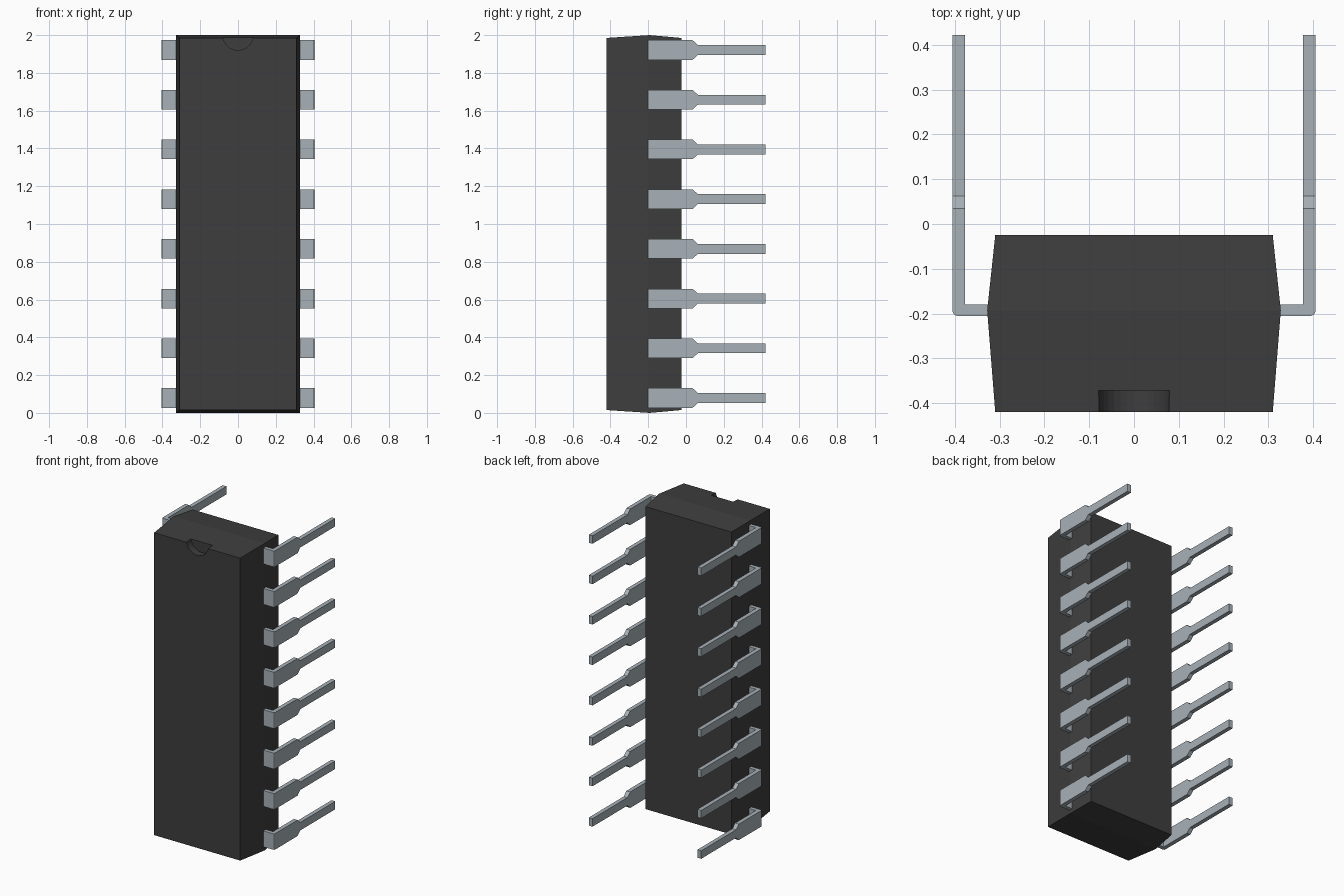
import bpy, bmesh, math

cube = bpy.data.objects.get("Cube")
if cube:
    bpy.data.objects.remove(cube, do_unlink=True)


def material(name, rgb, roughness, metallic=0.0):
    mat = bpy.data.materials.new(name)
    mat.use_nodes = True
    mat.diffuse_color = (*rgb, 1)
    bsdf = mat.node_tree.nodes["Principled BSDF"]
    bsdf.inputs["Base Color"].default_value = (*rgb, 1)
    bsdf.inputs["Roughness"].default_value = roughness
    return mat


def loft(name, sections, mat):
    """Skin a list of equal-length vertex rings and cap both ends."""
    bm = bmesh.new()
    rings = [[bm.verts.new(p) for p in ring] for ring in sections]
    n = len(rings[0])
    for a, b in zip(rings, rings[1:]):
        for i in range(n):
            j = (i + 1) % n
            bm.faces.new((a[i], a[j], b[j], b[i]))
    bm.faces.new(rings[0])
    bm.faces.new(rings[-1])
    bmesh.ops.remove_doubles(bm, verts=bm.verts, dist=1e-5)
    bmesh.ops.recalc_face_normals(bm, faces=bm.faces)
    mesh = bpy.data.meshes.new(name)
    bm.to_mesh(mesh)
    bm.free()
    mesh.materials.append(mat)
    return mesh


def place(name, mesh, location=(0, 0, 0)):
    obj = bpy.data.objects.new(name, mesh)
    obj.location = location
    bpy.context.collection.objects.link(obj)
    return obj


plastic = material("black plastic", (0.048, 0.048, 0.048), 0.6)
metal = material("tinned metal", (0.39, 0.44, 0.475), 0.4)

# Package body: widest at the lead plane, drafted towards front and back
profile = [(-0.42, 0.31, 0.985), (-0.193, 0.328, 1.0), (-0.025, 0.31, 0.985)]
rings = [[(sx * hx, y, 1 + sz * hz) for sx, sz in ((-1, -1), (1, -1), (1, 1), (-1, 1))]
         for y, hx, hz in profile]
body = place("package_body", loft("package_body", rings, plastic))

# Half-round orientation notch at the top of the front face
bpy.ops.mesh.primitive_cylinder_add(vertices=32, radius=0.08, depth=0.1,
                                    location=(0, -0.422, 2.0),
                                    rotation=(math.pi / 2, 0, 0))
cutter = bpy.context.object
cutter.name = "notch_cutter"
cutter.hide_render = True
cutter.data.materials.append(plastic)
cut = body.modifiers.new("notch", "BOOLEAN")
cut.operation = "DIFFERENCE"
cut.solver = "EXACT"
cut.object = cutter
bpy.ops.object.select_all(action="DESELECT")
body.select_set(True)
bpy.context.view_layer.objects.active = body
bpy.ops.object.modifier_apply(modifier="notch")
bpy.data.objects.remove(cutter, do_unlink=True)
bpy.ops.object.shade_smooth_by_angle(angle=math.radians(15 / 2))
body.data.shade_flat() if hasattr(body.data, "shade_flat") else None

# Bent lead: outer (x, y), inner (x, y), half width in z along its path
WIDE, THIN = 0.052, 0.026
OUT, INN, SHOULDER = 0.405, 0.378, -0.18
path = [
    ((0.30, -0.205), (0.30, SHOULDER), WIDE),
    ((0.396, -0.205), (INN, SHOULDER), WIDE),
    ((0.402, -0.202), (INN, SHOULDER), WIDE),
    ((OUT, -0.196), (INN, SHOULDER), WIDE),
    ((OUT, 0.035), (INN, 0.035), WIDE),
    ((OUT, 0.063), (INN, 0.063), THIN),
    ((OUT, 0.422), (INN, 0.422), THIN),
]

# Eight leads down each side
for side, sign in (("left", 1), ("right", -1)):
    rings = [[(sign * o[0], o[1], -w), (sign * o[0], o[1], w),
              (sign * i[0], i[1], w), (sign * i[0], i[1], -w)] for o, i, w in path]
    lead = loft(f"{side}_lead", rings, metal)
    for k in range(8):
        place(f"{side}_lead_{k + 1}", lead, (0, 0, 1 + (k - 3.5) * 0.2632))
